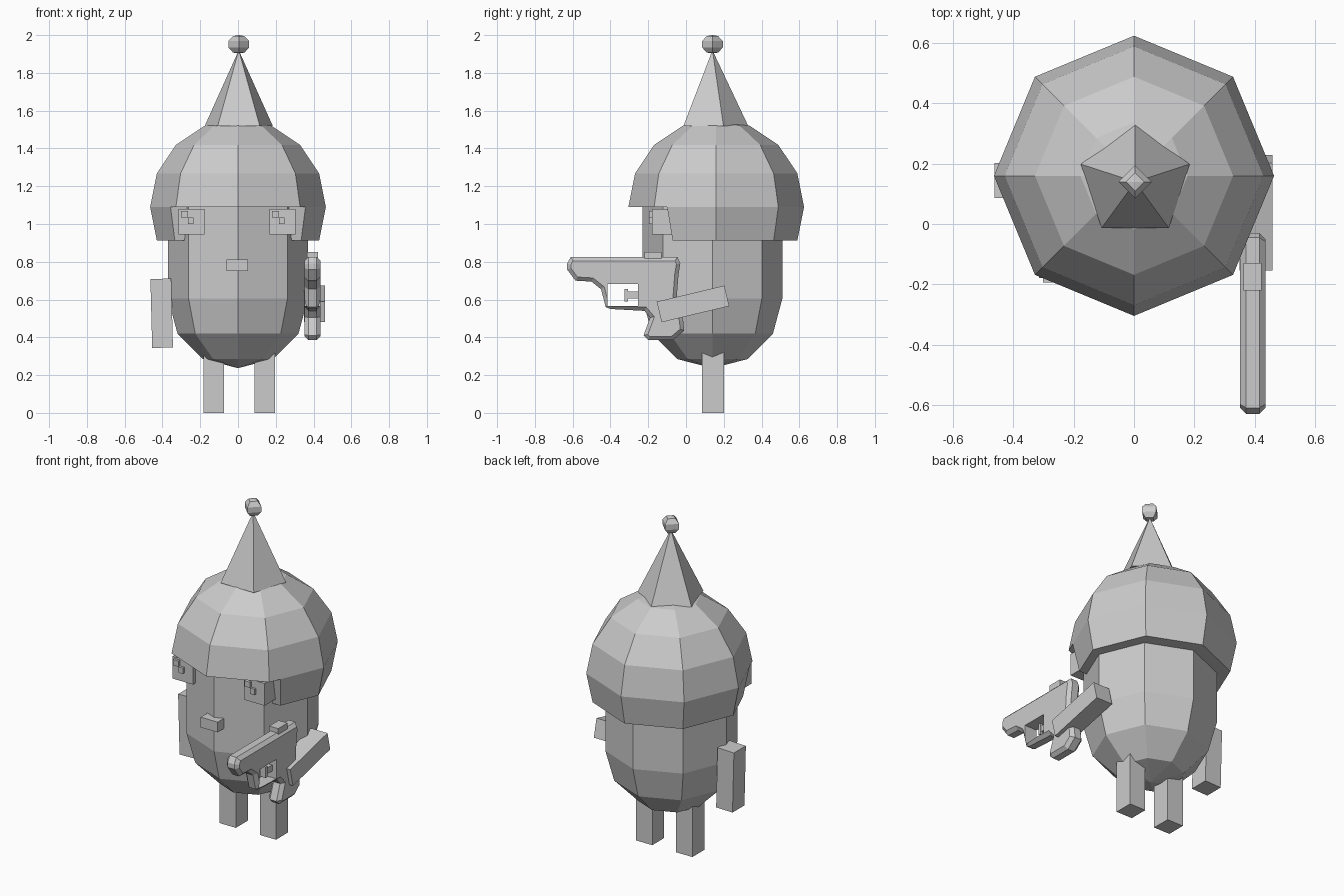
import bpy, bmesh
from math import cos, sin, pi, radians
from mathutils import Matrix, Vector

cube = bpy.data.objects.get("Cube")
if cube:
    bpy.data.objects.remove(cube, do_unlink=True)

grey = bpy.data.materials.new("plain_grey")
grey.use_nodes = True
COLOUR = (0.6, 0.6, 0.6, 1)
grey.diffuse_color = COLOUR
grey.node_tree.nodes["Principled BSDF"].inputs["Base Color"].default_value = COLOUR


def add_mesh(name, mesh):
    mesh.materials.clear()
    mesh.materials.append(grey)
    obj = bpy.data.objects.new(name, mesh)
    bpy.context.scene.collection.objects.link(obj)
    return obj


def finish(name, bm):
    bmesh.ops.recalc_face_normals(bm, faces=bm.faces)
    mesh = bpy.data.meshes.new(name)
    bm.to_mesh(mesh)
    bm.free()
    return add_mesh(name, mesh)


def box(name, lo, hi, tilt=0, axis="X"):
    """Box between two corners, tilted about its own centre."""
    lo, hi = Vector(lo), Vector(hi)
    bm = bmesh.new()
    bmesh.ops.create_cube(bm, size=1, matrix=(
        Matrix.Translation((lo + hi) / 2)
        @ Matrix.Rotation(radians(tilt), 4, axis)
        @ Matrix.Diagonal((hi - lo).to_4d())))
    return finish(name, bm)


def lathe(name, profile, sides, centre, turn=0, cut=None):
    """Faceted solid from (radius, z) points; optionally sliced by a plane."""
    bm = bmesh.new()
    rings = []
    for r, z in profile:
        count = 1 if r == 0 else sides
        rings.append([bm.verts.new((centre[0] + r * cos(turn + 2 * pi * i / sides),
                                    centre[1] + r * sin(turn + 2 * pi * i / sides), z))
                      for i in range(count)])
    for a, b in zip(rings, rings[1:]):
        for i in range(sides):
            j = (i + 1) % sides
            quad = [a[i % len(a)], a[j % len(a)], b[j % len(b)], b[i % len(b)]]
            bm.faces.new(list(dict.fromkeys(quad)))
    for ring in (rings[0], rings[-1]):
        if len(ring) > 1:
            bm.faces.new(ring)
    if cut:
        bmesh.ops.bisect_plane(bm, geom=bm.verts[:] + bm.edges[:] + bm.faces[:],
                               plane_co=cut[0], plane_no=cut[1], clear_outer=True)
        bmesh.ops.holes_fill(bm, edges=[e for e in bm.edges if e.is_boundary])
    return finish(name, bm)


# Body: round bottom, straight sides running up into the hat
R = 0.37
bottom = [(R * sin(a), 0.605 - R * cos(a)) for a in (pi / 6, pi / 3, pi / 2)]
lathe("body", [(0, 0.237)] + bottom + [(R, 1.1)], 8, (0, 0.14))

# Hat: half-sphere dome, with a skirt open at the face
H, BRIM, HAT = 0.465, 1.09, (0, 0.16)
arc = [(H * cos(k * pi / 8), BRIM + H * sin(k * pi / 8)) for k in range(4)]
lathe("hat_dome", arc + [(0, BRIM + H)], 8, HAT)
lathe("hat_skirt", [(H * cos(pi / 8), BRIM - H * sin(pi / 8)), (H, BRIM)], 8, HAT,
      cut=((0, -0.1, BRIM), (0, -0.18, -0.03)))
lathe("hat_cone", [(0.19, 1.518), (0, 1.92)], 5, (0.004, 0.14), turn=pi / 2)
lathe("hat_ball", [(0, 1.905), (0.03, 1.907), (0.055, 1.935), (0.055, 1.968),
                   (0.03, 1.995), (0, 2)], 4, (0.004, 0.14))

# Eyes with stepped pupils
for side, x in (("right", -0.315), ("left", 0.167)):
    box(side + "_eye", (x, -0.18, 0.945), (x + 0.138, -0.02, 1.08))
    box(side + "_pupil", (x + 0.013, -0.195, 1.035), (x + 0.05, -0.17, 1.07))
    box(side + "_pupil_step", (x + 0.05, -0.195, 1.0), (x + 0.08, -0.17, 1.035))

box("nose", (-0.062, -0.27, 0.75), (0.052, -0.15, 0.812))

# Legs and arms
for side, x in (("right", -0.183), ("left", 0.087)):
    box(side + "_leg", (x, 0.085, 0), (x + 0.109, 0.2, 0.4))
box("right_arm", (-0.459, 0.087, 0.345), (-0.349, 0.202, 0.71), -1.5, "Y")
box("left_arm", (0.35, -0.147, 0.521), (0.46, 0.221, 0.633), 13.4, "X")

# Toy blaster: chamfered side outline in (y, z)
outline = [(-.61, .825), (-.63, .79), (-.63, .76), (-.585, .7), (-.5, .695),
           (-.45, .655), (-.425, .56), (-.4, .55), (-.22, .54), (-.19, .505),
           (-.225, .41), (-.2, .385), (-.07, .385), (-.01, .435), (-.015, .49),
           (-.05, .6), (-.04, .73), (-.03, .79), (-.045, .825)]
CHAMFER, HALF, GX = 0.02, 0.042, 0.394
curve = bpy.data.curves.new("blaster_outline", "CURVE")
curve.dimensions = "2D"
curve.fill_mode = "BOTH"
curve.extrude = HALF - CHAMFER
curve.bevel_depth = CHAMFER
curve.bevel_resolution = 0
curve.offset = -CHAMFER
spline = curve.splines.new("POLY")
spline.points.add(len(outline) - 1)
for point, (y, z) in zip(spline.points, outline):
    point.co = (y, z, 0, 1)
spline.use_cyclic_u = True
temp = bpy.data.objects.new("blaster_outline", curve)
bpy.context.scene.collection.objects.link(temp)
bpy.context.view_layer.update()
mesh = bpy.data.meshes.new_from_object(temp.evaluated_get(bpy.context.evaluated_depsgraph_get()))
bpy.data.objects.remove(temp, do_unlink=True)
bm = bmesh.new()
bm.from_mesh(mesh)
bmesh.ops.remove_doubles(bm, verts=bm.verts, dist=0.0005)
bm.transform(Matrix.Translation((GX, 0, 0)) @ Matrix.Rotation(pi / 2, 4, "Z")
             @ Matrix.Rotation(pi / 2, 4, "X"))
for face in bm.faces:
    face.smooth = False
blaster = finish("blaster", bm)

# Trigger guard opening
cutter = box("guard_cutter", (0.3, -0.415, 0.565), (0.5, -0.255, 0.682))
cutter.hide_render = True
cutter.display_type = "WIRE"
hole = blaster.modifiers.new("guard_hole", "BOOLEAN")
hole.object = cutter
hole.operation = "DIFFERENCE"
hole.solver = "EXACT"
bpy.context.view_layer.update()
holed = bpy.data.meshes.new_from_object(
    blaster.evaluated_get(bpy.context.evaluated_depsgraph_get()))
blaster.modifiers.clear()
blaster.data = holed
bpy.data.objects.remove(cutter, do_unlink=True)

box("trigger", (GX - 0.02, -0.325, 0.59), (GX + 0.02, -0.308, 0.657))
box("trigger_rod", (GX - 0.015, -0.31, 0.605), (GX + 0.015, -0.24, 0.642))
box("rear_sight", (GX - 0.03, -0.22, 0.81), (GX + 0.03, -0.13, 0.853))
